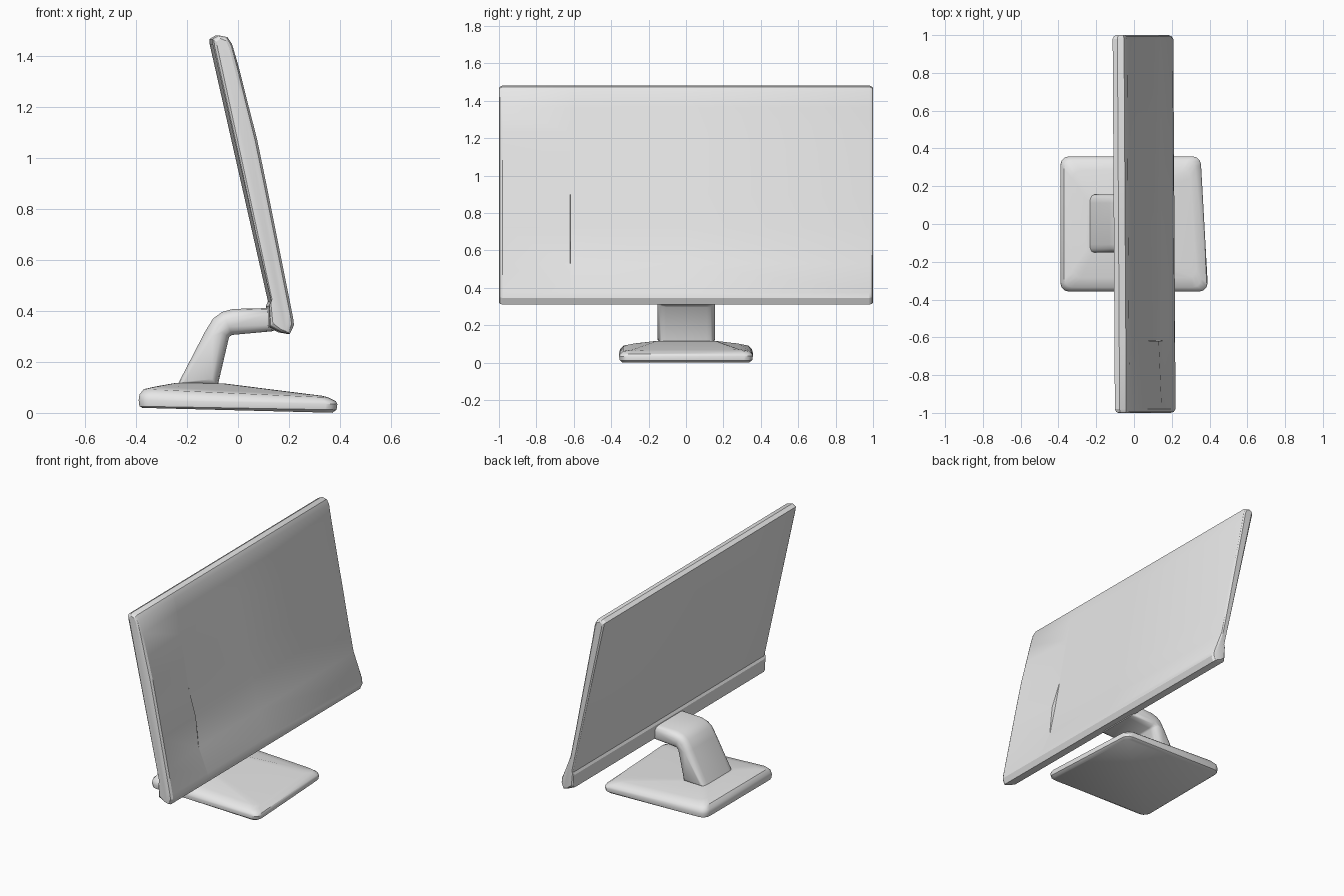
import bpy, bmesh, math
from mathutils import Vector

cube = bpy.data.objects.get("Cube")
if cube:
    bpy.data.objects.remove(cube)

grey = bpy.data.materials.new("light_grey")
grey.use_nodes = True
grey.diffuse_color = (0.8, 0.8, 0.8, 1)
grey.node_tree.nodes["Principled BSDF"].inputs["Base Color"].default_value = (0.8, 0.8, 0.8, 1)


def loft(name, rings, angle):
    """Skin a stack of equal-length closed rings and cap both ends."""
    bm = bmesh.new()
    rows = [[bm.verts.new(p) for p in ring] for ring in rings]
    for a, b in zip(rows, rows[1:]):
        for i in range(len(a)):
            j = (i + 1) % len(a)
            bm.faces.new((a[i], a[j], b[j], b[i]))
    bm.faces.new(rows[0])
    bm.faces.new(rows[-1])
    bmesh.ops.recalc_face_normals(bm, faces=bm.faces)
    mesh = bpy.data.meshes.new(name)
    bm.to_mesh(mesh)
    bm.free()
    mesh.materials.append(grey)
    obj = bpy.data.objects.new(name, mesh)
    bpy.context.collection.objects.link(obj)
    bpy.ops.object.select_all(action='DESELECT')
    obj.select_set(True)
    bpy.context.view_layer.objects.active = obj
    bpy.ops.object.shade_smooth_by_angle(angle=math.radians(angle))


# Tilted display panel: rim and back are constant, the screen swells at the -y end
rim_top = [(-.105, 1.445), (-.107, 1.467), (-.082, 1.482), (-.047, 1.475)]
rim_low = [(.214, .345), (.198, .31), (.165, .316), (.118, .337), (.115, .42), (.124, .435)]
screen_z = [1.447, 1.365, 1.23, 1.075, .9, .72, .53, .376]
screen_flat = [-.031, -.017, .009, .039, .073, .107, .146, .21]
screen_full = [-.029, -.005, .029, .069, .105, .141, .179, .21]
fold = [.6, .4, .2, .1, 0, .6, 0, 0]      # swelling left at the seam


def panel_ring(y, swell, thick=1, length=1):
    screen = [(a + (b - a) * s, z) for a, b, s, z in
              zip(screen_flat, screen_full, swell, screen_z)]
    axis = Vector((-.2, 1)).normalized()
    across = Vector((axis.y, -axis.x))
    centre = Vector((.045, .9))
    ring = []
    for p in rim_top + screen + rim_low:
        d = Vector(p) - centre
        q = centre + across * d.dot(across) * thick + axis * d.dot(axis) * length
        ring.append((q.x - .006 * y, y, q.y))
    return ring


full, flat = [1] * len(screen_z), [0] * len(screen_z)
under_seam = [s if z > 1 else 0 for s, z in zip(fold, screen_z)]
loft("display_panel", [
    panel_ring(-1, full, .6, .978),
    panel_ring(-.994, full, .85, .99),
    panel_ring(-.98, full),
    panel_ring(-.62, fold),
    panel_ring(-.617, under_seam),
    panel_ring(.0, flat),
    panel_ring(.98, flat),
    panel_ring(.994, flat, .85, .99),
    panel_ring(1, flat, .6, .978),
], 25)

# Bent neck with rounded sides
neck_profile = [(-.24, .105), (-.13, .318), (-.098, .37), (-.063, .396), (-.02, .408),
                (.14, .412), (.14, .321), (-.024, .306), (-.035, .298), (-.08, .105)]


def neck_ring(y, inset):
    # move every corner inwards along its bisector
    pts = [Vector(p) for p in neck_profile]
    ring = []
    for i, p in enumerate(pts):
        a = (p - pts[i - 1]).normalized()
        b = (pts[(i + 1) % len(pts)] - p).normalized()
        n = (Vector((a.y, -a.x)) + Vector((b.y, -b.x))).normalized()
        q = p + n * inset
        ring.append((q.x, y + .002, q.y))
    return ring


steps = [(.154, .035), (.146, .016), (.132, .005), (.11, 0)]
loft("neck", [neck_ring(-y, d) for y, d in steps]
     + [neck_ring(y, d) for y, d in reversed(steps)], 45)


# Wedge-shaped foot, thicker at the neck end
def plate_ring(x0, x1, x2, half, radius, z_rear, z_front):
    corners = [(x0, -half, 180), (x1, -half, 270), (x2, half, 0), (x0, half, 90)]
    ring = []
    for x, y, start in corners:
        cx = x + math.copysign(radius, -1 if x > -.1 else 1)
        cy = y - math.copysign(radius, y)
        for k in range(4):
            a = math.radians(start + 30 * k)
            px, py = cx + radius * math.cos(a), cy + radius * math.sin(a)
            t = (px + .39) / .78
            ring.append((px, py, z_rear + (z_front - z_rear) * t))
    return ring


loft("foot", [
    plate_ring(-.375, .37, .335, .34, .035, .02, .0),
    plate_ring(-.387, .387, .352, .354, .045, .026, .012),
    plate_ring(-.39, .39, .355, .358, .045, .05, .034),
    plate_ring(-.387, .385, .35, .353, .045, .072, .045),
    plate_ring(-.37, .355, .325, .335, .045, .094, .059),
    plate_ring(-.325, .33, .3, .285, .045, .107, .064),
    plate_ring(-.25, -.06, -.06, .16, .03, .117, .115),
], 35)
